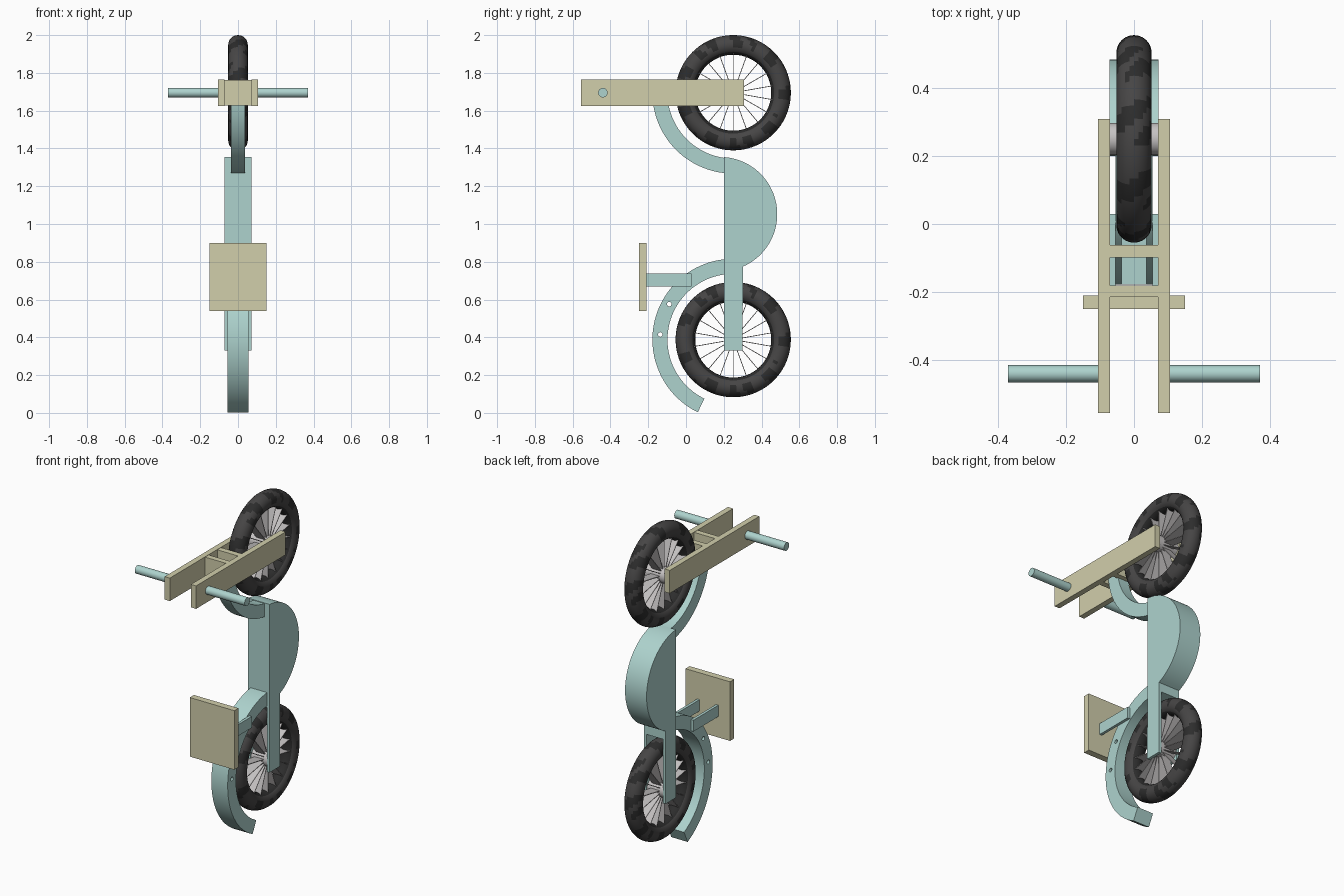
import bpy, bmesh, math
from math import sin, cos, radians, pi

if "Cube" in bpy.data.objects:
    bpy.data.objects.remove(bpy.data.objects["Cube"])


def material(name, color):
    m = bpy.data.materials.new(name)
    m.use_nodes = True
    m.diffuse_color = (*color, 1)
    m.node_tree.nodes["Principled BSDF"].inputs["Base Color"].default_value = (*color, 1)
    return m


TEAL = material("pale teal paint", (0.42, 0.65, 0.615))
WOOD = material("pale olive wood", (0.64, 0.62, 0.41))
METAL = material("light grey metal", (0.56, 0.54, 0.54))
RUBBER = material("charcoal rubber", (0.062, 0.06, 0.06))
TREAD = material("dark rubber tread", (0.026, 0.026, 0.026))

AXLE_Y = 0.25
LOW_Z, HIGH_Z = 0.388, 1.695


def smooth(ob):
    bpy.ops.object.select_all(action="DESELECT")
    ob.select_set(True)
    bpy.context.view_layer.objects.active = ob
    bpy.ops.object.shade_smooth_by_angle()


def box(name, mat, x, y, z):
    """Box given by its (min, max) range on each axis."""
    bpy.ops.mesh.primitive_cube_add(size=1, location=[sum(r) / 2 for r in (x, y, z)])
    ob = bpy.context.object
    ob.name = name
    ob.scale = [r[1] - r[0] for r in (x, y, z)]
    bpy.ops.object.transform_apply(location=False, rotation=False, scale=True)
    ob.data.materials.append(mat)
    return ob


def rod(name, mat, x, y, z, radius, sides=32):
    """Cylinder running along x."""
    bpy.ops.mesh.primitive_cylinder_add(vertices=sides, radius=radius, depth=x[1] - x[0],
                                        location=(sum(x) / 2, y, z), rotation=(0, pi / 2, 0))
    ob = bpy.context.object
    ob.name = name
    ob.data.materials.append(mat)
    smooth(ob)
    return ob


def slab(name, mat, points, half):
    """Side profile of (y, z) points extruded to both sides of the centre plane."""
    bm = bmesh.new()
    face = bm.faces.new([bm.verts.new((-half, y, z)) for y, z in points])
    new = bmesh.ops.extrude_face_region(bm, geom=[face])["geom"]
    bmesh.ops.translate(bm, vec=(2 * half, 0, 0),
                        verts=[v for v in new if isinstance(v, bmesh.types.BMVert)])
    bmesh.ops.recalc_face_normals(bm, faces=bm.faces)
    me = bpy.data.meshes.new(name)
    bm.to_mesh(me)
    bm.free()
    me.materials.append(mat)
    ob = bpy.data.objects.new(name, me)
    bpy.context.collection.objects.link(ob)
    return ob


def cut(ob, cutter):
    mod = ob.modifiers.new("cut", "BOOLEAN")
    mod.operation = "DIFFERENCE"
    mod.solver = "EXACT"
    mod.object = cutter
    bpy.context.view_layer.objects.active = ob
    bpy.ops.object.modifier_apply(modifier="cut")
    bpy.data.objects.remove(cutter)


def arc(cy, cz, r, start, end, steps=40):
    angles = [radians(start + (end - start) * i / steps) for i in range(steps + 1)]
    return [(cy + r * cos(a), cz + r * sin(a)) for a in angles]


def band(name, cz, start, end, half):
    """Curved frame member concentric with a wheel."""
    return slab(name, TEAL, arc(AXLE_Y, cz, 0.428, start, end)
                + arc(AXLE_Y, cz, 0.348, end, start), half)


def wheel(prefix, z):
    # Tyre with darker tread patches
    bpy.ops.mesh.primitive_torus_add(major_segments=96, minor_segments=24, major_radius=0.253,
                                     minor_radius=0.052, location=(0, AXLE_Y, z),
                                     rotation=(0, pi / 2, 0))
    tyre = bpy.context.object
    tyre.name = prefix + "_tyre"
    tyre.data.materials.append(RUBBER)
    tyre.data.materials.append(TREAD)
    for p in tyre.data.polygons:
        c = p.center
        a, r = math.atan2(c.y, c.x), math.hypot(c.x, c.y)
        patch = r > 0.245 and sin(9 * a) + sin(16 * a + 45 * c.z) > 0.3
        p.material_index = 1 if patch or r < 0.214 else 0
    smooth(tyre)
    # Hub and flat blade spokes
    rod(prefix + "_hub", METAL, (-0.07, 0.07), AXLE_Y, z, 0.047)
    bm = bmesh.new()
    count = 18
    for i in range(count):
        a = 2 * pi * (i + 0.5) / count
        verts = bmesh.ops.create_cube(bm, size=1)["verts"]
        for v in verts:
            radial, side = 0.125 + 0.17 * v.co.y, 0.004 * v.co.z
            v.co = (0.06 * v.co.x, radial * cos(a) - side * sin(a),
                    radial * sin(a) + side * cos(a))
    me = bpy.data.meshes.new(prefix + "_spokes")
    bm.to_mesh(me)
    bm.free()
    me.materials.append(METAL)
    spokes = bpy.data.objects.new(prefix + "_spokes", me)
    spokes.location = (0, AXLE_Y, z)
    bpy.context.collection.objects.link(spokes)


wheel("lower_wheel", LOW_Z)
wheel("upper_wheel", HIGH_Z)

# Curved members around the wheels
smooth(band("upper_curved_arm", HIGH_Z, 180, 264, 0.037))
lower = band("lower_curved_arm", LOW_Z, 96, 244, 0.055)
for angle in (151, 176):
    y, z = arc(AXLE_Y, LOW_Z, 0.387, angle, angle, 1)[0]
    cut(lower, rod("hole_cutter", TEAL, (-0.2, 0.2), y, z, 0.012, 16))
smooth(lower)

# Rounded body with two legs straddling the lower wheel
body = slab("body_fork", TEAL, [(0.2, 0.33), (0.3, 0.33)]
            + arc(0.18, 1.052, 0.303, -66.5, 86), 0.0725)
body.data.materials[0] = TEAL
cut(body, box("slot_cutter", TEAL, (-0.055, 0.055), (0, 0.6), (0, 0.72)))
smooth(body)

# Upright plate
box("plate", WOOD, (-0.15, 0.15), (-0.25, -0.21), (0.54, 0.9))

# Upper cross pieces
for name, y in (("front_cross_piece", (-0.215, -0.18)), ("rear_cross_piece", (-0.098, -0.062))):
    box(name, WOOD, (-0.072, 0.072), y, (1.627, 1.763))

# Paired parts on both sides
for side, s in (("left", 1), ("right", -1)):
    def span(a, b):
        return tuple(sorted((s * a, s * b)))
    box(side + "_side_rail", WOOD, span(0.071, 0.106), (-0.555, 0.308), (1.625, 1.765))
    box(side + "_plate_bracket", TEAL, span(0.055, 0.072), (-0.21, 0.03), (0.668, 0.737))
    rod(side + "_handle", TEAL, span(0.1, 0.37), -0.44, HIGH_Z, 0.025)
